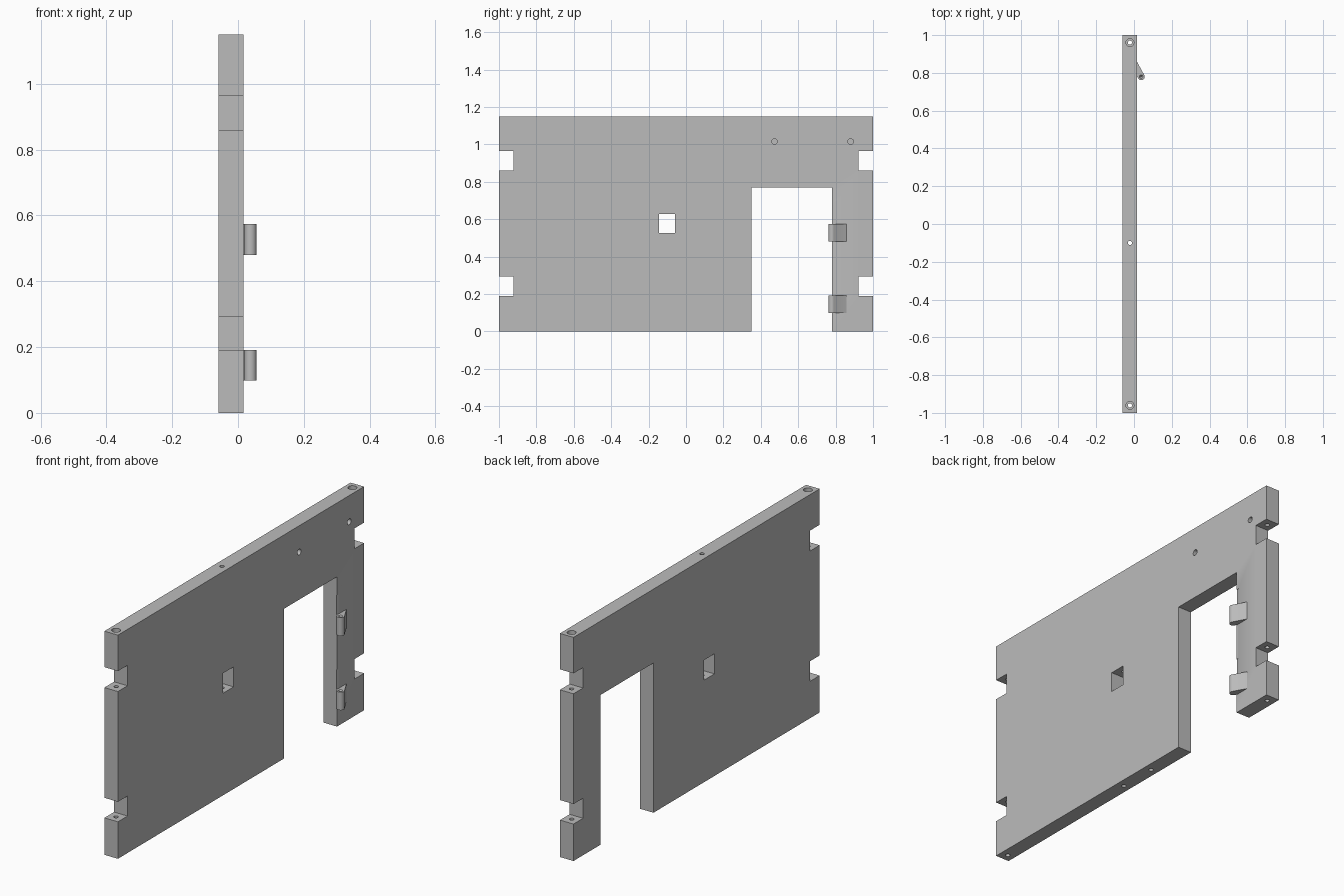
import bpy, bmesh, math
from mathutils import Matrix, Vector

default = bpy.data.objects.get("Cube")
if default:
    bpy.data.objects.remove(default, do_unlink=True)

grey = bpy.data.materials.new("plain grey")
grey.use_nodes = True
colour = (0.5, 0.5, 0.5, 1)
grey.diffuse_color = colour
grey.node_tree.nodes["Principled BSDF"].inputs["Base Color"].default_value = colour

XB, XF, H = -0.06, 0.017, 1.15     # back face, hinge face, wall height
MID = (XB + XF) / 2


def finish(name, bm):
    bmesh.ops.recalc_face_normals(bm, faces=bm.faces)
    mesh = bpy.data.meshes.new(name)
    bm.to_mesh(mesh)
    bm.free()
    mesh.materials.append(grey)
    obj = bpy.data.objects.new(name, mesh)
    bpy.context.collection.objects.link(obj)
    return obj


def prism(name, points, axis, lo, hi):
    """Extrude a closed outline; axis x takes (y, z) points, axis z takes (x, y)."""
    bm = bmesh.new()
    place = (lambda p: (lo, *p)) if axis == "x" else (lambda p: (*p, lo))
    face = bm.faces.new([bm.verts.new(place(p)) for p in points])
    moved = bmesh.ops.extrude_face_region(bm, geom=[face])["geom"]
    step = Vector((hi - lo, 0, 0) if axis == "x" else (0, 0, hi - lo))
    bmesh.ops.translate(bm, vec=step, verts=[v for v in moved if isinstance(v, bmesh.types.BMVert)])
    return finish(name, bm)


def block(name, y0, y1, z0, z1):
    return prism(name, [(y0, z0), (y1, z0), (y1, z1), (y0, z1)], "x", XB - 0.1, XF + 0.1)


def cylinder(name, a, b, r1, r2=None, sides=32):
    a, b = Vector(a), Vector(b)
    bm = bmesh.new()
    turn = (b - a).to_track_quat("Z", "Y").to_matrix().to_4x4()
    bmesh.ops.create_cone(bm, cap_ends=True, segments=sides, radius1=r1,
                          radius2=r1 if r2 is None else r2, depth=(b - a).length,
                          matrix=Matrix.Translation((a + b) / 2) @ turn)
    return finish(name, bm)


def combine(target, other, operation):
    mod = target.modifiers.new(operation.lower(), "BOOLEAN")
    mod.operation, mod.solver, mod.object = operation, "EXACT", other
    bpy.context.view_layer.objects.active = target
    bpy.ops.object.modifier_apply(modifier=mod.name)
    bpy.data.objects.remove(other, do_unlink=True)


def smooth(obj):
    bpy.ops.object.select_all(action="DESELECT")
    obj.select_set(True)
    bpy.context.view_layer.objects.active = obj
    bpy.ops.object.shade_smooth_by_angle(angle=math.radians(30))


# Wall outline with the doorway and the edge notches
notches = [(0.19, 0.293), (0.86, 0.965)]
outline = [(-1, 0), (0.35, 0), (0.35, 0.77), (0.78, 0.77), (0.78, 0), (1, 0)]
for lo, hi in notches:
    outline += [(1, lo), (0.922, lo), (0.922, hi), (1, hi)]
outline += [(1, H), (-1, H)]
for lo, hi in reversed(notches):
    outline += [(-1, hi), (-0.922, hi), (-0.922, lo), (-1, lo)]
wall = prism("wall_panel", outline, "x", XB, XF)

# Window
combine(wall, block("window_cutter", -0.145, -0.06, 0.525, 0.628), "DIFFERENCE")

# Vertical rod holes, with wider mouths on top at the two ends
for y in (-0.96, -0.1, 0.96):
    combine(wall, cylinder("rod_cutter", (MID, y, -0.1), (MID, y, H + 0.1), 0.011), "DIFFERENCE")
for y in (-0.96, 0.96):
    combine(wall, cylinder("mouth_cutter", (MID, y, H - 0.03), (MID, y, H + 0.1), 0.021), "DIFFERENCE")

# Blind holes: one under the wall, two above the doorway
combine(wall, cylinder("peg_cutter", (MID, 0.1, -0.1), (MID, 0.1, 0.1), 0.011), "DIFFERENCE")
for y in (0.473, 0.88):
    combine(wall, cylinder("screw_cutter", (XF - 0.04, y, 1.015), (XF + 0.1, y, 1.015), 0.015), "DIFFERENCE")

# Hinges: knuckle, tapered arm, pin socket and clearance groove above each
HX, HY, HR = 0.038, 0.78, 0.0185
for name, lo, hi in (("lower_hinge", 0.098, 0.191), ("upper_hinge", 0.48, 0.574)):
    combine(wall, cylinder("groove_cutter", (HX, HY, hi), (HX, HY, hi + 0.101), 0.0245), "DIFFERENCE")
    hinge = cylinder(name, (HX, HY, lo), (HX, HY, hi), HR)
    arm = prism("arm", [(HX - 0.012, HY), (HX + 0.0165, HY + 0.008),
                        (XF, 0.857), (XF - 0.004, 0.857), (XF - 0.004, HY + 0.003)], "z", lo, hi)
    combine(hinge, arm, "UNION")
    combine(hinge, cylinder("socket_cutter", (HX, HY, hi - 0.012), (HX, HY, hi + 0.002), 0.002, 0.011), "DIFFERENCE")
    smooth(hinge)

smooth(wall)
